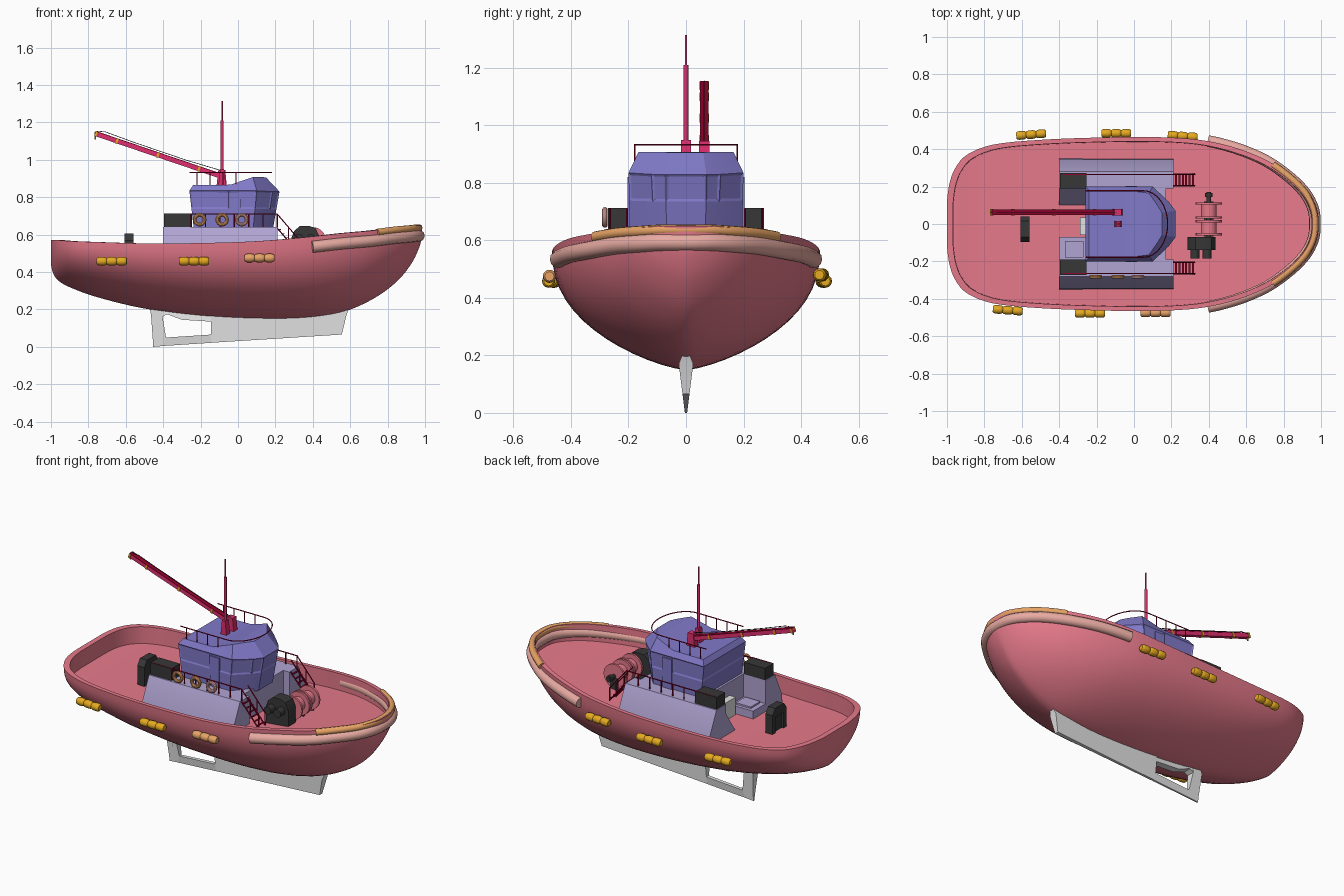
import bpy, bmesh, math
from mathutils import Vector

if "Cube" in bpy.data.objects:
    bpy.data.objects.remove(bpy.data.objects["Cube"])


def mat(name, r, g, b):
    m = bpy.data.materials.new(name)
    m.diffuse_color = [(c / 255) ** 2.2 for c in (r, g, b)] + [1]
    m.use_nodes = True
    m.node_tree.nodes["Principled BSDF"].inputs["Base Color"].default_value = m.diffuse_color
    return m


HULL = mat("hull_rose", 236, 124, 141)
GREY = mat("skeg_grey", 226, 226, 226)
PINK = mat("pale_pink", 235, 172, 163)
ORANGE = mat("soft_orange", 236, 166, 104)
GOLD = mat("gold", 228, 168, 38)
BLUE = mat("house_blue", 128, 121, 200)
LILAC = mat("lilac", 175, 163, 209)
DARK = mat("charcoal", 58, 58, 58)
CRIMSON = mat("crimson", 222, 50, 110)
MAROON = mat("maroon", 150, 10, 50)


def finish(o, m, angle=35):
    o.data.materials.clear()
    o.data.materials.append(m)
    bpy.ops.object.select_all(action='DESELECT')
    o.select_set(True)
    bpy.context.view_layer.objects.active = o
    bpy.ops.object.shade_smooth_by_angle(angle=math.radians(angle))
    return o


def mesh(name, verts, faces, m, angle=35, inset=None):
    bm = bmesh.new()
    vs = [bm.verts.new(v) for v in verts]
    fs = [bm.faces.new([vs[i] for i in f]) for f in faces]
    bmesh.ops.recalc_face_normals(bm, faces=bm.faces)
    if inset:
        bmesh.ops.inset_individual(bm, faces=[fs[i] for i in inset], thickness=.012, depth=-.004)
    me = bpy.data.meshes.new(name)
    bm.to_mesh(me)
    bm.free()
    o = bpy.data.objects.new(name, me)
    bpy.context.collection.objects.link(o)
    return finish(o, m, angle)


def prism(name, pts, axis, a, b, m):
    """Extrude a 2D outline along x (yz outline) or y (xz outline)."""
    put = (lambda p, d: (d, p[0], p[1])) if axis == 'x' else (lambda p, d: (p[0], d, p[1]))
    n = len(pts)
    faces = [range(n), range(n, 2 * n)] + [(i, (i + 1) % n, n + (i + 1) % n, n + i) for i in range(n)]
    return mesh(name, [put(p, a) for p in pts] + [put(p, b) for p in pts], faces, m)


def box(name, x0, x1, y0, y1, z0, z1, m):
    return prism(name, [(x0, z0), (x1, z0), (x1, z1), (x0, z1)], 'y', y0, y1, m)


def cyl(name, p, q, r0, m, r1=None, n=20):
    p, q = Vector(p), Vector(q)
    d = q - p
    bpy.ops.mesh.primitive_cone_add(vertices=n, radius1=r0, radius2=r0 if r1 is None else r1, depth=d.length,
                                    location=(p + q) / 2, rotation=d.to_track_quat('Z', 'Y').to_euler())
    o = bpy.context.object
    o.name = name
    return finish(o, m)


def tubes(name, paths, r, m, res=1, radii=None):
    cu = bpy.data.curves.new(name, 'CURVE')
    cu.dimensions, cu.bevel_depth, cu.bevel_resolution, cu.use_fill_caps = '3D', r, res, True
    for path in paths:
        s = cu.splines.new('POLY')
        s.points.add(len(path) - 1)
        for i, (p, v) in enumerate(zip(s.points, path)):
            p.co = (*v, 1)
            p.radius = radii[i] if radii else 1
    o = bpy.data.objects.new(name, cu)
    bpy.context.collection.objects.link(o)
    bpy.ops.object.select_all(action='DESELECT')
    o.select_set(True)
    bpy.context.view_layer.objects.active = o
    bpy.ops.object.convert(target='MESH')
    return finish(bpy.context.object, m, 50)


# Hull stations: x, half width, keel height, sheer height
key = [(-1, .12, .44, .57), (-.987, .215, .39, .572), (-.955, .3, .35, .57), (-.89, .372, .315, .565),
       (-.75, .425, .265, .56), (-.5, .45, .205, .553), (-.2, .462, .166, .555), (.1, .465, .15, .565),
       (.35, .45, .153, .585), (.55, .405, .183, .607), (.72, .335, .255, .622), (.85, .245, .35, .638),
       (.93, .165, .45, .645), (.972, .09, .54, .65), (.985, .03, .6, .65)]
stations = []
for i in range(len(key) - 1):
    p = [Vector(key[min(max(i + k, 0), len(key) - 1)]) for k in (-1, 0, 1, 2)]
    for t in (0, .25, .5, .75):
        stations.append(.5 * (2 * p[1] + (p[2] - p[0]) * t + (2 * p[0] - 5 * p[1] + 4 * p[2] - p[3]) * t * t
                              + (3 * p[1] - p[0] - 3 * p[2] + p[3]) * t ** 3))
stations.append(Vector(key[-1]))

# Hull with bulwark and sunken deck, lofted from closed rings
K = 14
verts, faces = [], []
for x, w, zk, zs in stations:
    half = []
    for k in range(K + 1):
        t = (k / K) ** 1.6
        half.append((x, w * (1 - (1 - t) ** 2.25) ** (1 / 1.38), zk + (zs - zk) * t))
    ring = half[::-1] + [(a, -b, c) for a, b, c in half[1:]]
    for s in (-1, 1):
        inner = [(x * .967, s * w * .948, zs), (x * .965, s * w * .944, zs - .1)]
        ring += inner if s < 0 else inner[::-1]
    verts += ring
R = 2 * K + 5
for i in range(len(stations) - 1):
    faces += [(i * R + j, i * R + (j + 1) % R, (i + 1) * R + (j + 1) % R, (i + 1) * R + j) for j in range(R)]
for b in (0, (len(stations) - 1) * R):
    faces += [range(b, b + 2 * K + 1), (b, b + 2 * K, b + 2 * K + 1, b + R - 1),
              (b + R - 1, b + 2 * K + 1, b + 2 * K + 2, b + R - 2)]
mesh("hull", verts, faces, HULL, 40)

# Skeg: tapered plates around an opening
skeg = [[(-.47, .2), (-.465, .17), (-.455, .03), (-.455, 0), (-.4, .005), (-.385, .05), (-.405, .17), (-.405, .2)],
        [(-.4, .005), (-.14, .022), (-.14, .066), (-.385, .05)],
        [(-.41, .2), (-.405, .16), (-.38, .175), (-.3, .145), (-.14, .135), (-.14, .2)],
        [(-.145, .022), (.555, .066), (.58, .17), (.59, .2), (.2, .2), (-.145, .2), (-.145, .17)]]
for part, pts in zip(("post", "shoe", "top", "body"), skeg):
    o = prism("skeg_" + part, pts, 'y', -1, 1, GREY)
    for v in o.data.vertices:
        v.co.y *= .004 + .125 * v.co.z if v.co.z < .175 else .014

# Bow fenders following the sheer
for name, x0, dz, dy, r, m in (("bow_fender_lower", .37, .056, .002, .031, PINK),
                               ("bow_fender_upper", .73, .014, .002, .019, ORANGE)):
    side = [(x * .982, w + dy, zs - dz) for x, w, zk, zs in stations if x > x0]
    tubes(name, [side + [(x, -y, z) for x, y, z in side[::-1]]], r, m, 4)

# Side fenders, each three rounded rolls
for x, y, z, m in ((-.675, -.461, .458, GOLD), (-.235, -.478, .458, GOLD), (.115, -.475, .475, ORANGE),
                   (-.55, .478, .458, GOLD), (-.095, .485, .458, GOLD), (.26, .47, .48, GOLD)):
    slope = -.08 * (1 if y > 0 else -1) * (1 if x > .2 else -1 if x < -.5 else 0)
    us = [k * .052 + d for k in (-1, 0, 1) for d in (-.026, -.02, -.01, .01, .02, .026)]
    tubes("side_fender", [[(x + u * 1.02, y + slope * u, z) for u in us]], .023, m, 4, [.7, .92, 1, 1, .92, .7] * 3)

# Deckhouse base: two sloped wings and a middle block
for s in (-1, 1):
    prism("base_wing", [(s * y, z) for y, z in ((.35, .44), (.345, .5), (.28, .64), (.19, .64), (.19, .44))],
          'x', -.4, .21, LILAC)
    box("locker", -.395, -.255, s * .19, s * .272, .64, .712, DARK)
box("base_middle", -.25, .17, -.2, .2, .44, .64, LILAC)
box("aft_step", -.4, -.25, -.2, -.07, .44, .5, LILAC)
box("aft_step_lid", -.37, -.27, -.18, -.09, .5, .51, LILAC)
prism("aft_ramp", [(.1, .45), (.2, .45), (.2, .6)], 'x', -.4, -.25, LILAC)
box("aft_hatch", -.29, -.25, -.06, .035, .45, .56, GREY)

# Wheelhouse: four rings, inset windows
low = [(-.235, .195, .62), (-.05, .195, .62), (.08, .195, .62), (.155, .11, .62), (.185, .068, .62)]
top = [(-.26, .2, .835), (-.05, .2, .835), (.1, .2, .835), (.185, .12, .83), (.222, .07, .83)]
mid = [tuple(Vector(a).lerp(Vector(b), .55)) for a, b in zip(low, top)]
roof = [(-.24, .18, .865), (-.04, .18, .867), (.08, .165, .908), (.125, .1, .908), (.15, .06, .906)]
verts = []
for h in (low, mid, top, roof):
    verts += h + [(x, -y, z) for x, y, z in h[::-1]]
faces = [(l * 10 + j, l * 10 + (j + 1) % 10, l * 10 + 10 + (j + 1) % 10, l * 10 + 10 + j)
         for l in range(3) for j in range(10)]
faces += [(30 + i, 31 + i, 38 - i, 39 - i) for i in range(4)] + [range(10)]
mesh("wheelhouse", verts, faces, BLUE, 10, inset=range(10, 20))
for s in (-1, 1):
    box("house_door", -.045, .015, s * .194, s * .203, .64, .82, BLUE)

# Roof rail
arc = [(.05 + .13 * math.sin(a), .178 * math.cos(a)) for a in [math.pi * k / 16 for k in range(17)]]
loop = [(-.26, .178)] + arc + [(-.26, -.178)]
posts = [(x, s * .178) for x in (-.22, -.15, -.08, -.01) for s in (-1, 1)]
tubes("roof_rail", [[(x, y, .933) for x, y in loop]] + [[(x, y, .86), (x, y, .933)] for x, y in posts], .003, MAROON)

# Deck rails and stairs on both sides
for s in (-1, 1):
    y = s * .265
    paths = [[(-.38, y, .71), (.21, y, .71), (.325, y, .575), (.325, y, .5)],
             [(.21, s * .205, .71), (.325, s * .205, .575), (.325, s * .205, .5)]]
    paths += [[(-.25 + k * .0767, y, .64), (-.25 + k * .0767, y, .71)] for k in range(7)]
    paths += [[(.27, s * q, .57), (.27, s * q, .64)] for q in (.205, .265)]
    tubes("deck_rail", paths, .0035, MAROON)
    for k in range(6):
        x, z = .22 + k * .018, .625 - k * .022
        box("stair_tread", x, x + .01, s * .205, s * .265, z, z + .004, MAROON)
    for q in (.205, .265):
        tubes("stair_stringer", [[(.21, s * q, .635), (.325, s * q, .5)]], .004, MAROON)

# Life rings on the front rail
for x, m in ((-.205, ORANGE), (-.085, ORANGE), (.02, PINK)):
    bpy.ops.mesh.primitive_torus_add(location=(x, -.282, .68), rotation=(math.pi / 2, 0, 0), major_radius=.026,
                                     minor_radius=.01, major_segments=24, minor_segments=10)
    bpy.context.object.name = "life_ring"
    finish(bpy.context.object, m)

# Mast
prism("mast_foot", [(-.105, .86), (-.065, .86), (-.074, .95), (-.096, .95)], 'y', -.017, .017, CRIMSON)
cyl("mast_lower", (-.085, 0, .94), (-.085, 0, 1.21), .008, CRIMSON)
cyl("mast_upper", (-.085, 0, 1.2), (-.085, 0, 1.315), .004, CRIMSON)

# Crane: post, boom, bands, cable and hook
A, B = Vector((-.07, .905)), Vector((-.765, 1.141))
N = Vector((B.y - A.y, A.x - B.x)).normalized()


def beam(name, t0, t1, n0, n1, w, m):
    pts = [A.lerp(B, t) + N * n for t, n in ((t0, n0), (t1, n0), (t1, n1), (t0, n1))]
    return prism(name, pts, 'y', .063 - w, .063 + w, m)


prism("crane_post", [(-.115, .86), (-.06, .86), (-.068, .945), (-.105, .945)], 'y', .045, .081, CRIMSON)
beam("crane_boom", 0, 1, -.013, .01, .013, CRIMSON)
beam("boom_top", 0, 1, .01, .014, .015, MAROON)
for t in (.2, .515, .83, .992):
    beam("boom_band", t - .008, t + .008, -.015, .013, .0165, GOLD)
cable = [tuple(A.lerp(B, t) + N * h) for t, h in ((.02, .03), (.3, .022), (.7, .022), (.93, .026), (.99, .016))]
tubes("crane_cable", [[(x, .063, z) for x, z in cable]], .002, DARK)
tubes("crane_hook", [[(-.762, .063, 1.15), (-.762, .063, 1.11)]], .004, GOLD)

# Towing winch: drums, flanges, shaft and motor
cyl("winch_shaft", (.4, -.1, .57), (.4, .17, .57), .012, DARK)
cyl("winch_shaft_end", (.4, .145, .57), (.4, .165, .57), .02, DARK)
for y0, y1 in ((-.055, .015), (.035, .11)):
    cyl("winch_drum", (.4, y0, .57), (.4, y1, .57), .042, HULL, n=28)
    for y in (y0, y1):
        cyl("winch_flange", (.4, y - .006, .57), (.4, y + .006, .57), .07, HULL, n=28)
for y in (-.06, .025, .115):
    box("winch_stand", .375, .425, y - .006, y + .006, .47, .56, DARK)
prism("winch_motor", [(.285, .47), (.435, .47), (.435, .59), (.415, .635), (.38, .647), (.33, .645), (.3, .62),
                      (.285, .58)], 'y', -.14, -.07, DARK)
for x in (.325, .39):
    cyl("motor_cap", (x, -.185, .58), (x, -.14, .58), .024, DARK)

# Aft towing post with a recessed face
post = [(-.095, .44), (-.095, .57), (-.07, .605), (.015, .605), (.04, .57), (.04, .44)]
prism("towing_post", post, 'x', -.595, -.56, DARK)
prism("towing_post_frame", post + [(.01, .44), (.01, .55), (-.065, .55), (-.065, .44)], 'x', -.607, -.59, DARK)
